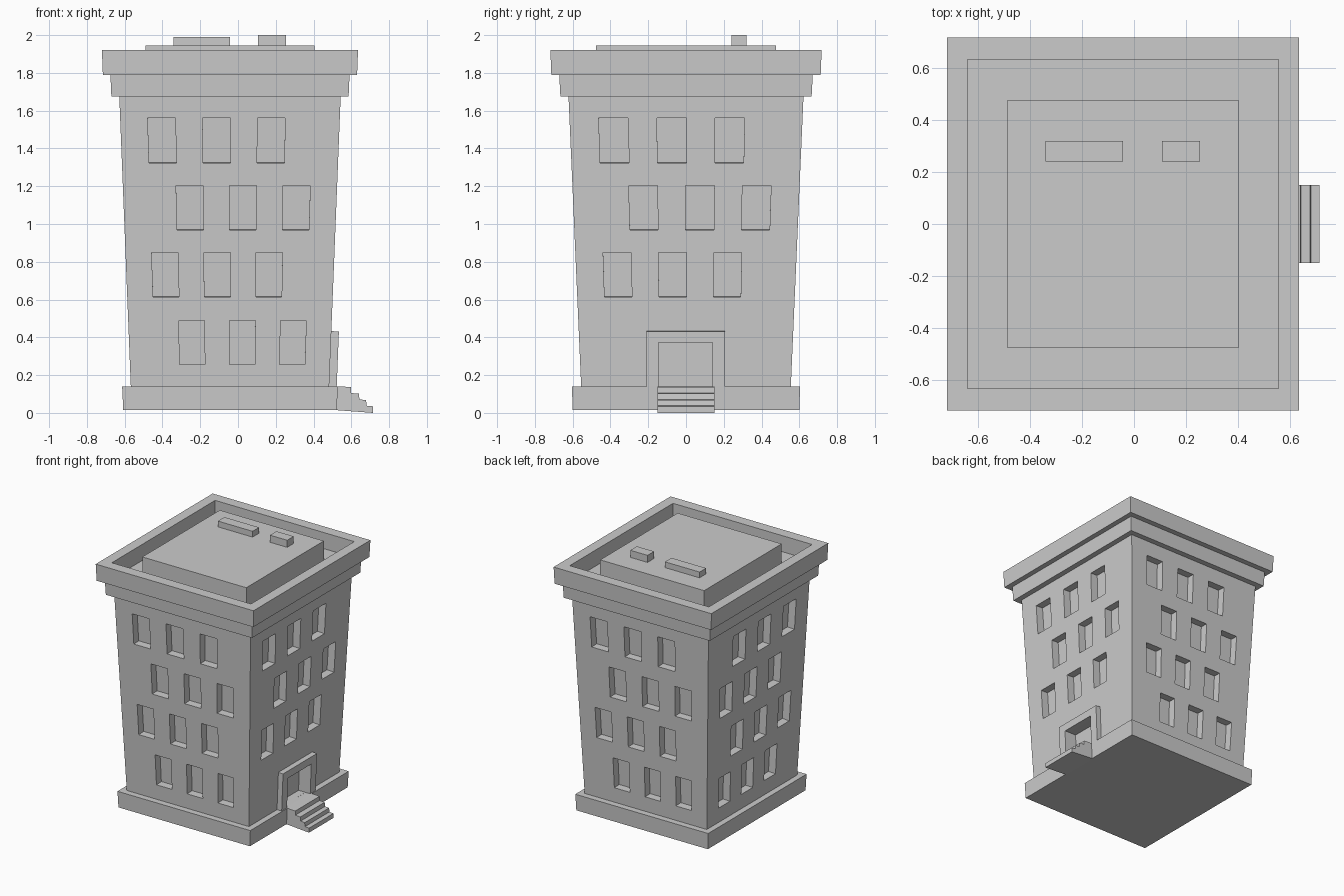
import bpy, bmesh

if "Cube" in bpy.data.objects:
    bpy.data.objects.remove(bpy.data.objects["Cube"])

CX = -0.0425                      # building axis in x


def make(name, verts, faces):
    me = bpy.data.meshes.new(name)
    me.from_pydata(verts, [], faces)
    bm = bmesh.new()
    bm.from_mesh(me)
    bmesh.ops.recalc_face_normals(bm, faces=bm.faces)
    bm.to_mesh(me)
    bm.free()
    ob = bpy.data.objects.new(name, me)
    bpy.context.collection.objects.link(ob)
    return ob


def loft(name, rings, cx=CX, cy=0.0):
    """Stack rectangular rings (half x, half y, z) and cap both ends."""
    verts, faces = [], []
    for hx, hy, z in rings:
        verts += [(cx + sx * hx, cy + sy * hy, z)
                  for sx, sy in ((-1, -1), (1, -1), (1, 1), (-1, 1))]
    for r in range(len(rings) - 1):
        for i in range(4):
            a, b = r * 4 + i, r * 4 + (i + 1) % 4
            faces.append((a, b, b + 4, a + 4))
    n = len(verts)
    faces += [(3, 2, 1, 0), (n - 4, n - 3, n - 2, n - 1)]
    return make(name, verts, faces)


def prism(name, a, b):
    """Join two matching outlines into a closed solid."""
    n = len(a)
    faces = [tuple(range(n)), tuple(range(2 * n - 1, n - 1, -1))]
    faces += [(i, (i + 1) % n, n + (i + 1) % n, n + i) for i in range(n)]
    return make(name, a + b, faces)


def half(z):
    """Half sizes of the flaring wall at height z."""
    t = (z - 0.14) / 1.54
    return 0.525 + 0.061 * t, 0.555 + 0.067 * t


# Plinth, flaring walls, two cornice bands, parapet, sunken gutter, roof block
shell = loft("building_shell", [
    (0.565, 0.600, 0.015), (0.571, 0.604, 0.14),
    (0.525, 0.555, 0.14), (0.586, 0.622, 1.675),
    (0.628, 0.665, 1.675), (0.633, 0.671, 1.79),
    (0.673, 0.713, 1.79), (0.678, 0.718, 1.92),
    (0.598, 0.634, 1.92), (0.598, 0.634, 1.795),
    (0.447, 0.476, 1.795), (0.447, 0.476, 1.945)])


def wall_point(side, u, z, off):
    """Point on a wall: u is -1..1 across, off is the distance outwards."""
    hx, hy = half(z)
    z -= off * 0.04
    if side in ("front", "back"):
        s = -1 if side == "front" else 1
        return (CX + u * hx, s * (hy + off), z)
    s = 1 if side == "right" else -1
    return (CX + s * (hx + off), u * hy, z)


# Window recesses, staggered from floor to floor; the door replaces one row
ROWS = [(0.255, 0.49, 1), (0.613, 0.85, -1), (0.968, 1.205, 1), (1.323, 1.56, -1)]
cutters = []
for side in ("front", "back", "left", "right"):
    flip = -1 if side == "back" else 1
    for row, (z0, z1, shift) in enumerate(ROWS):
        if side == "right" and row == 0:
            continue
        for k in (-0.5, 0, 0.5):
            u = k + 0.123 * shift * flip
            rect = [(u - 0.126, z0), (u + 0.126, z0), (u + 0.126, z1), (u - 0.126, z1)]
            cutters.append(prism("window_cutter",
                                 [wall_point(side, a, b, -0.06) for a, b in rect],
                                 [wall_point(side, a, b, 0.03) for a, b in rect]))

# Doorway recess
door = [(-0.145, 0.1405), (0.14, 0.1405), (0.14, 0.375), (-0.145, 0.375)]
cutters.append(prism("door_cutter",
                     [(CX + half(z)[0] - 0.06, y, z) for y, z in door],
                     [(CX + half(z)[0] + 0.02, y, z) for y, z in door]))

# Cut all recesses in one go
bm = bmesh.new()
for c in cutters:
    bm.from_mesh(c.data)
me = bpy.data.meshes.new("recess_cutter")
bm.to_mesh(me)
bm.free()
for c in cutters:
    bpy.data.objects.remove(c)
cutter = bpy.data.objects.new("recess_cutter", me)
bpy.context.collection.objects.link(cutter)
cutter.hide_render = True
mod = shell.modifiers.new("recesses", "BOOLEAN")
mod.operation = "DIFFERENCE"
mod.solver = "EXACT"
mod.object = cutter
bpy.context.view_layer.objects.active = shell
bpy.ops.object.modifier_apply(modifier=mod.name)
bpy.data.objects.remove(cutter)

# Door surround
frame = [(-0.21, 0.14), (-0.145, 0.14), (-0.145, 0.375), (0.14, 0.375),
         (0.14, 0.14), (0.207, 0.14), (0.207, 0.433), (-0.21, 0.433)]
prism("door_frame",
      [(CX + half(z)[0] - 0.001, y, z) for y, z in frame],
      [(CX + half(z)[0] + 0.04, y, z - 0.002) for y, z in frame])

# Entrance steps
steps = [(0.515, 0.015), (0.715, 0.002), (0.715, 0.035), (0.681, 0.038),
         (0.678, 0.068), (0.643, 0.071), (0.640, 0.102), (0.598, 0.105),
         (0.597, 0.137), (0.515, 0.141)]
steps[1] = (0.715, 0.0)
prism("entrance_steps", [(x, -0.15, z) for x, z in steps],
      [(x, 0.15, z) for x, z in steps])

# Rooftop units
loft("roof_unit_long", [(0.149, 0.04, 1.944), (0.149, 0.04, 1.99)], -0.192, 0.28)
loft("roof_unit_short", [(0.074, 0.04, 1.944), (0.074, 0.04, 2.0)], 0.181, 0.28)
